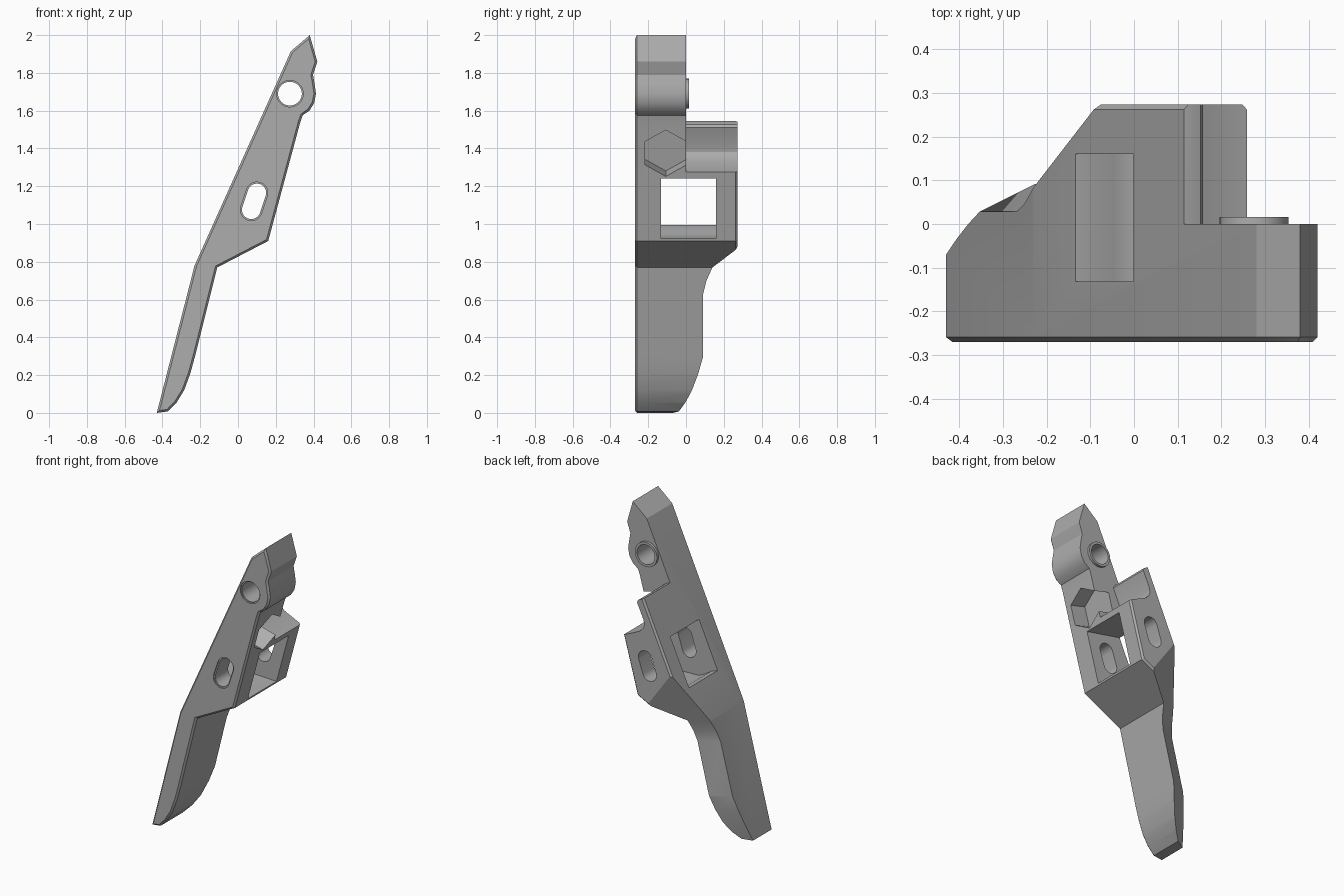
import bpy, bmesh, math
from mathutils import Vector as V

cube = bpy.data.objects.get("Cube")
if cube:
    bpy.data.objects.remove(cube, do_unlink=True)

grey = bpy.data.materials.new("plain grey")
grey.use_nodes = True
grey.diffuse_color = (0.42, 0.42, 0.42, 1)
grey.node_tree.nodes["Principled BSDF"].inputs["Base Color"].default_value = (0.42, 0.42, 0.42, 1)


def prism(name, pts, push, chamfer=0):
    """Extrude a closed outline of 3D points, optionally chamfering both rims."""
    bm = bmesh.new()
    base = bm.faces.new([bm.verts.new(p) for p in pts])
    cap = bmesh.ops.extrude_face_region(bm, geom=[base], use_keep_orig=True)["geom"]
    top = [f for f in cap if isinstance(f, bmesh.types.BMFace)][0]
    bmesh.ops.translate(bm, verts=top.verts[:], vec=V(push))
    bmesh.ops.recalc_face_normals(bm, faces=bm.faces[:])
    if chamfer:
        bmesh.ops.bevel(bm, geom=base.edges[:] + top.edges[:], offset=chamfer,
                        segments=1, affect="EDGES", clamp_overlap=True)
    mesh = bpy.data.meshes.new(name)
    bm.to_mesh(mesh)
    bm.free()
    mesh.materials.append(grey)
    obj = bpy.data.objects.new(name, mesh)
    bpy.context.collection.objects.link(obj)
    return obj


def side_prism(name, outline, y0, y1, chamfer=0):
    return prism(name, [(x, y0, z) for x, z in outline], (0, y1 - y0, 0), chamfer)


def capsule(a, b, r, steps=16):
    """Rounded slot outline between centres a (low) and b (high)."""
    turn = math.atan2(b[1] - a[1], b[0] - a[0]) - math.pi / 2
    out = []
    for centre, start in ((b, 0), (a, math.pi)):
        for i in range(steps + 1):
            t = turn + start + math.pi * i / steps
            out.append((centre[0] + r * math.cos(t), centre[1] + r * math.sin(t)))
    return out


def circle(c, r, n=40):
    return [(c[0] + r * math.cos(math.tau * i / n), c[1] + r * math.sin(math.tau * i / n))
            for i in range(n)]


def boolean(helper, operation="DIFFERENCE"):
    """Apply one boolean, moving to the next solver if the body collapses."""
    for solver in ("EXACT", "MANIFOLD", "FLOAT"):
        mod = lever.modifiers.new(helper.name, "BOOLEAN")
        mod.operation, mod.solver, mod.object = operation, solver, helper
        bpy.context.view_layer.update()
        graph = bpy.context.evaluated_depsgraph_get()
        result = bpy.data.meshes.new_from_object(lever.evaluated_get(graph))
        lever.modifiers.remove(mod)
        heights = [v.co.z for v in result.vertices]
        if heights and max(heights) > 1.95 and min(heights) < 0.05:
            lever.data = result
            break
    bpy.data.objects.remove(helper, do_unlink=True)


# Lever silhouette with the curved grip and the lobe round the pivot
lever = side_prism("lever_body", [
    (-0.43, 0), (-0.23, 0.78), (0.28, 1.915), (0.38, 2.0), (0.42, 1.86),
    (0.397, 1.79), (0.405, 1.745), (0.413, 1.69), (0.403, 1.64), (0.378, 1.6),
    (0.342, 1.575), (0.33, 1.54), (0.16, 0.91), (-0.11, 0.77), (-0.23, 0.29),
    (-0.252, 0.21), (-0.285, 0.12), (-0.325, 0.055), (-0.37, 0.008)],
    -0.27, 0.273, 0.011)

# Clear the space behind the upper arm, leaving a thin plate and a seat
boolean(side_prism("upper_rear_cutter", [
    (0, 1.59), (0.135, 1.537), (0.152, 1.527), (0.158, 1.51), (0.112, 1.41),
    (0.107, 1.38), (0.115, 1.355), (0.14, 1.33), (0.257, 1.275), (0.6, 1.12),
    (0.6, 2.2), (0, 2.2)], 0, 0.5))

# Slanted rear face of the grip and of the block above it
rear = [(0.14, -0.1), (0.145, 0), (0.158, 0.05), (0.17, 0.1), (0.19, 0.2), (0.205, 0.3),
        (0.163, 0.63), (0.172, 0.7), (0.195, 0.77), (0.491, 1.6), (1.5, 1.6), (1.5, -0.1)]
boolean(prism("rear_cutter", [(-0.8, y - 0.4, z) for y, z in rear], (1.4, 0.7, 0)))

# Window passing through the block
boolean(side_prism("window_cutter", [
    (-0.3, 1.03), (-0.135, 0.995), (-0.09, 0.98), (-0.045, 0.95), (0, 0.928),
    (0.165, 0.922), (0.4, 0.92), (0.4, 1.21), (0.25, 1.24), (0, 1.29), (-0.1, 1.31)],
    -0.132, 0.16))

# Hexagonal nut recess
up, inward = V((0.26, 0, 0.966)), V((-0.966, 0, 0.26))
centre = V((0.284, -0.107, 1.375)) - inward * 0.06
hexagon = [centre + 0.127 * (V((0, 1, 0)) * math.sin(math.tau * i / 6)
                             + up * math.cos(math.tau * i / 6)) for i in range(6)]
boolean(prism("hex_cutter", hexagon, inward * 0.17))

# Pivot boss, pivot hole and long slots, each with a chamfered mouth
pivot, low, high = (0.275, 1.69), (0.07, 1.075), (0.1, 1.165)
boolean(side_prism("pivot_boss", circle(pivot, 0.079), -0.05, 0.016), "UNION")
boolean(side_prism("pivot_cutter", circle(pivot, 0.063), -0.5, 0.5))
boolean(side_prism("pivot_rim_cutter", circle(pivot, 0.07), -0.4, -0.262))
boolean(side_prism("slot_cutter", capsule(low, high, 0.049), -0.5, 0.5))
boolean(side_prism("slot_rim_cutter", capsule(low, high, 0.057), -0.4, -0.262))

# Shade smooth, keeping the hard edges
for o in bpy.context.selected_objects:
    o.select_set(False)
lever.select_set(True)
bpy.context.view_layer.objects.active = lever
bpy.ops.object.shade_smooth_by_angle(angle=math.radians(25))
